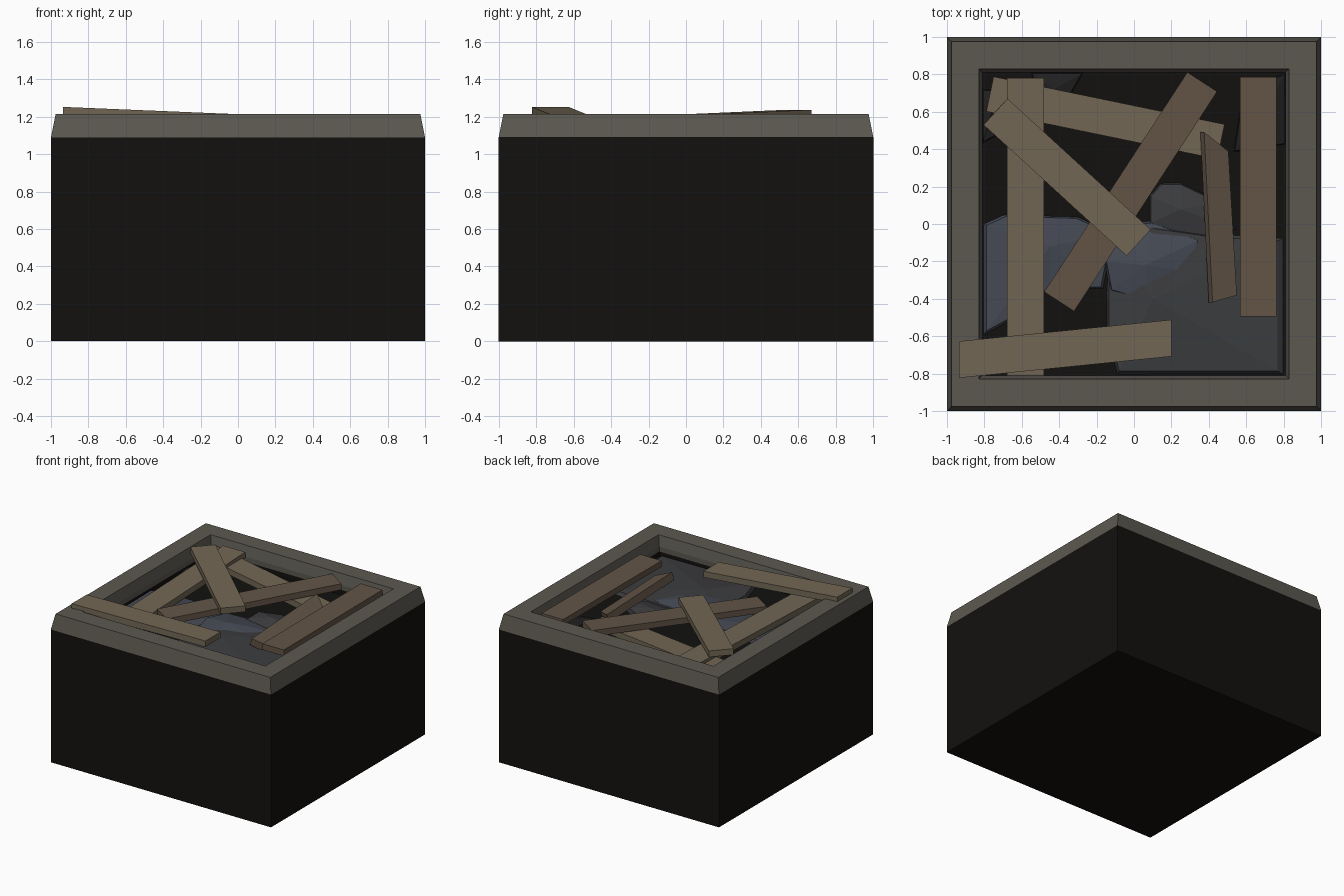
import bpy, bmesh, random
from mathutils import Vector, Matrix

if "Cube" in bpy.data.objects:
    bpy.data.objects.remove(bpy.data.objects["Cube"])

random.seed(4)


def material(name, rgb):
    m = bpy.data.materials.new(name)
    m.diffuse_color = (*rgb, 1)
    m.use_nodes = True
    m.node_tree.nodes["Principled BSDF"].inputs["Base Color"].default_value = m.diffuse_color
    return m


DARK = material("dark_earth", (0.006, 0.0055, 0.0045))
STONE = material("rim_stone", (0.105, 0.098, 0.08))
WOOD_A = material("light_wood", (0.17, 0.135, 0.09))
WOOD_B = material("brown_wood", (0.125, 0.09, 0.062))
BLUE = material("blue_rock", (0.06, 0.068, 0.09))
GREY = material("grey_rock", (0.045, 0.046, 0.05))
BLACK_ROCK = material("dark_rock", (0.015, 0.014, 0.014))


def finish(name, bm, mat):
    bmesh.ops.recalc_face_normals(bm, faces=bm.faces)
    me = bpy.data.meshes.new(name)
    bm.to_mesh(me)
    bm.free()
    me.materials.append(mat)
    ob = bpy.data.objects.new(name, me)
    bpy.context.collection.objects.link(ob)
    return ob


def square_loft(name, profile, mat, closed):
    """Sweep (half width, z) points round a square; closed joins last to first."""
    bm = bmesh.new()
    rings = [[bm.verts.new((sx * h, sy * h, z)) for sx, sy in
              ((-1, -1), (1, -1), (1, 1), (-1, 1))] for h, z in profile]
    pairs = list(zip(rings, rings[1:]))
    if closed:
        pairs.append((rings[-1], rings[0]))
    else:
        bm.faces.new(rings[0])
        bm.faces.new(rings[-1])
    for a, b in pairs:
        for i in range(4):
            j = (i + 1) % 4
            bm.faces.new((a[i], a[j], b[j], b[i]))
    return finish(name, bm, mat)


def plank(name, start, end, width, mat, thick=0.05, roll=0.0, skew=0.0):
    """Board whose top centre line runs from start to end."""
    p, q = Vector(start), Vector(end)
    along = (q - p).normalized()
    side = Vector((0, 0, 1)).cross(along).normalized()
    up = along.cross(side)
    bm = bmesh.new()
    bmesh.ops.create_cube(bm, size=1)
    for v in bm.verts:
        x, y, z = v.co
        offset = side * (y * width) + up * ((z - 0.5) * thick)
        offset = Matrix.Rotation(roll, 3, along) @ offset
        v.co = (p + q) / 2 + along * (x * (q - p).length + y * skew) + offset
    return finish(name, bm, mat)


def rock(name, outline, peak, edge_z, mat):
    """Faceted mound: outline at the floor, shoulder ring, off-centre peak."""
    bm = bmesh.new()
    c = Vector(peak)
    base = [bm.verts.new((x, y, 1.04)) for x, y in outline]
    ring = [bm.verts.new((x + (c.x - x) * 0.06, y + (c.y - y) * 0.06,
                          edge_z + random.uniform(-0.015, 0.015))) for x, y in outline]
    top = bm.verts.new(c)
    n = len(outline)
    for i in range(n):
        j = (i + 1) % n
        bm.faces.new((base[i], base[j], ring[j], ring[i]))
        bm.faces.new((ring[i], ring[j], top))
    bm.faces.new(base[::-1])
    return finish(name, bm, mat)


# Earth block with shallow recess, and stone rim around it
square_loft("earth_block", [(1, 0), (1, 1.09), (0.81, 1.09), (0.81, 1.05)], DARK, False)
square_loft("stone_rim", [(1, 1.09), (0.975, 1.215), (0.83, 1.215),
                          (0.81, 1.13), (0.81, 1.09)], STONE, True)

# Rocks filling the recess
rock("rock_front_right", [(-0.15, -0.36), (-0.15, -0.58), (-0.09, -0.81), (0.81, -0.81),
                          (0.81, -0.07), (0.45, -0.05), (0.1, 0.0), (-0.12, -0.06)],
     (0.1, -0.4, 1.12), 1.085, GREY)
rock("rock_centre", [(-0.16, -0.2), (-0.13, -0.36), (0.08, -0.42), (0.3, -0.25),
                     (0.36, -0.08), (0.1, 0.02), (-0.1, 0.0)],
     (0.06, -0.22, 1.135), 1.1, BLUE)
rock("rock_left", [(-0.81, 0.0), (-0.7, 0.05), (-0.3, 0.04), (-0.1, -0.05), (-0.16, -0.35),
                   (-0.45, -0.35), (-0.7, -0.54), (-0.81, -0.6)],
     (-0.45, -0.12, 1.1), 1.075, BLUE)
rock("rock_back", [(0.08, 0.0), (0.08, 0.15), (0.14, 0.22), (0.25, 0.22), (0.46, 0.12),
                   (0.55, -0.03), (0.3, -0.1)],
     (0.25, 0.08, 1.11), 1.08, GREY)
rock("rock_back_right", [(0.53, 0.38), (0.81, 0.42), (0.81, 0.81), (0.58, 0.72)],
     (0.7, 0.6, 1.1), 1.07, BLACK_ROCK)
rock("rock_back_left", [(-0.55, 0.81), (-0.27, 0.81), (-0.38, 0.62), (-0.5, 0.56)],
     (-0.43, 0.72, 1.1), 1.07, BLACK_ROCK)
rock("rock_left_corner", [(-0.81, 0.43), (-0.68, 0.5), (-0.7, 0.72), (-0.81, 0.72)],
     (-0.76, 0.6, 1.1), 1.07, BLACK_ROCK)

# Scattered planks, lowest first
plank("plank_back", (-0.77, 0.695, 1.16), (0.465, 0.44, 1.12), 0.19, WOOD_A)
plank("plank_left", (-0.58, -0.81, 1.13), (-0.58, 0.78, 1.185), 0.2, WOOD_A)
plank("plank_diagonal", (-0.4, -0.415, 1.155), (0.365, 0.76, 1.2), 0.19, WOOD_B)
plank("plank_crossing", (0.025, -0.1, 1.205), (-0.74, 0.6, 1.236), 0.19, WOOD_A)
plank("plank_right", (0.665, -0.495, 1.2), (0.665, 0.785, 1.205), 0.195, WOOD_B)
plank("plank_front", (-0.935, -0.725, 1.252), (0.2, -0.61, 1.205), 0.195, WOOD_A, skew=0.02)
beam = plank("broken_beam", (0.485, -0.4, 1.15), (0.44, 0.45, 1.16), 0.14, WOOD_B,
             thick=0.06, roll=0.35, skew=-0.03)
# Snapped tip: stretch the far left edge and pull in the far right edge
for v in beam.data.vertices:
    if v.co.y > 0:
        v.co.y += 0.06 if v.co.x < 0.44 else -0.08
